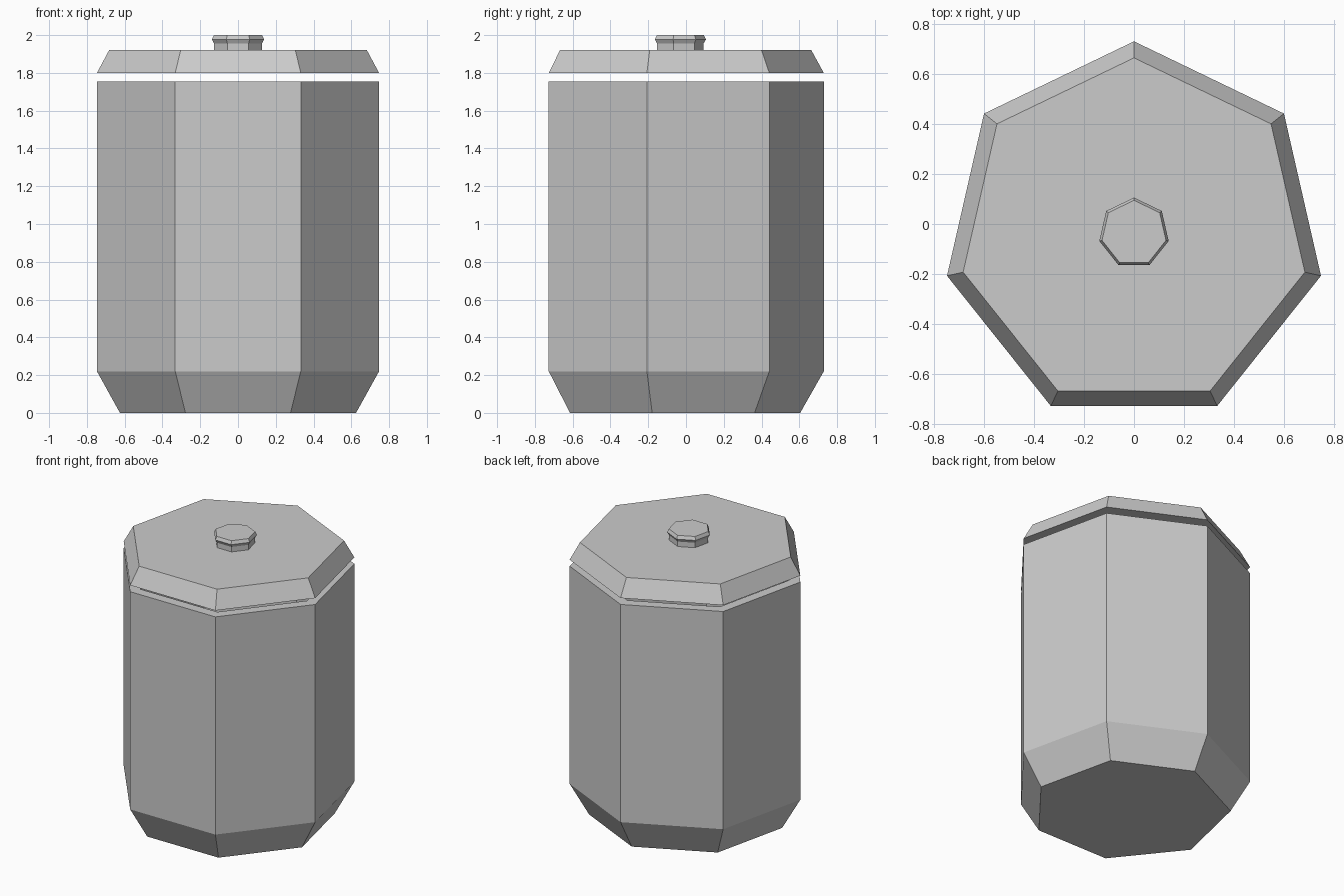
import bpy, bmesh, math

if "Cube" in bpy.data.objects:
    bpy.data.objects.remove(bpy.data.objects["Cube"])

SIDES = 7
CY = -0.0365          # heptagon centre, so the bounds are centred on y = 0


def lathe(name, profile):
    """Seven-sided solid from (radius, z) rings, capped at both ends."""
    bm = bmesh.new()
    rings = []
    for r, z in profile:
        ring = []
        for k in range(SIDES):
            a = math.pi / 2 + k * math.tau / SIDES
            ring.append(bm.verts.new((r * math.cos(a), CY + r * math.sin(a), z)))
        rings.append(ring)
    for lo, hi in zip(rings, rings[1:]):
        for k in range(SIDES):
            n = (k + 1) % SIDES
            bm.faces.new((lo[k], lo[n], hi[n], hi[k]))
    bm.faces.new(rings[0][::-1])
    bm.faces.new(rings[-1])
    bmesh.ops.recalc_face_normals(bm, faces=bm.faces)
    me = bpy.data.meshes.new(name)
    bm.to_mesh(me)
    bm.free()
    ob = bpy.data.objects.new(name, me)
    bpy.context.collection.objects.link(ob)
    return ob


# hollow jar body: outside up, over the rim, down the inside to the floor
lathe("jar_body", [(0.641, 0), (0.766, 0.22), (0.766, 1.755),
                   (0.69, 1.755), (0.69, 0.24), (0.585, 0.07)])

# floating lid with a sloped edge
lathe("lid", [(0.766, 1.80), (0.70, 1.92)])

# knob with a flared collar
lathe("lid_knob", [(0.129, 1.92), (0.129, 1.955), (0.142, 1.977), (0.131, 2.0)])
